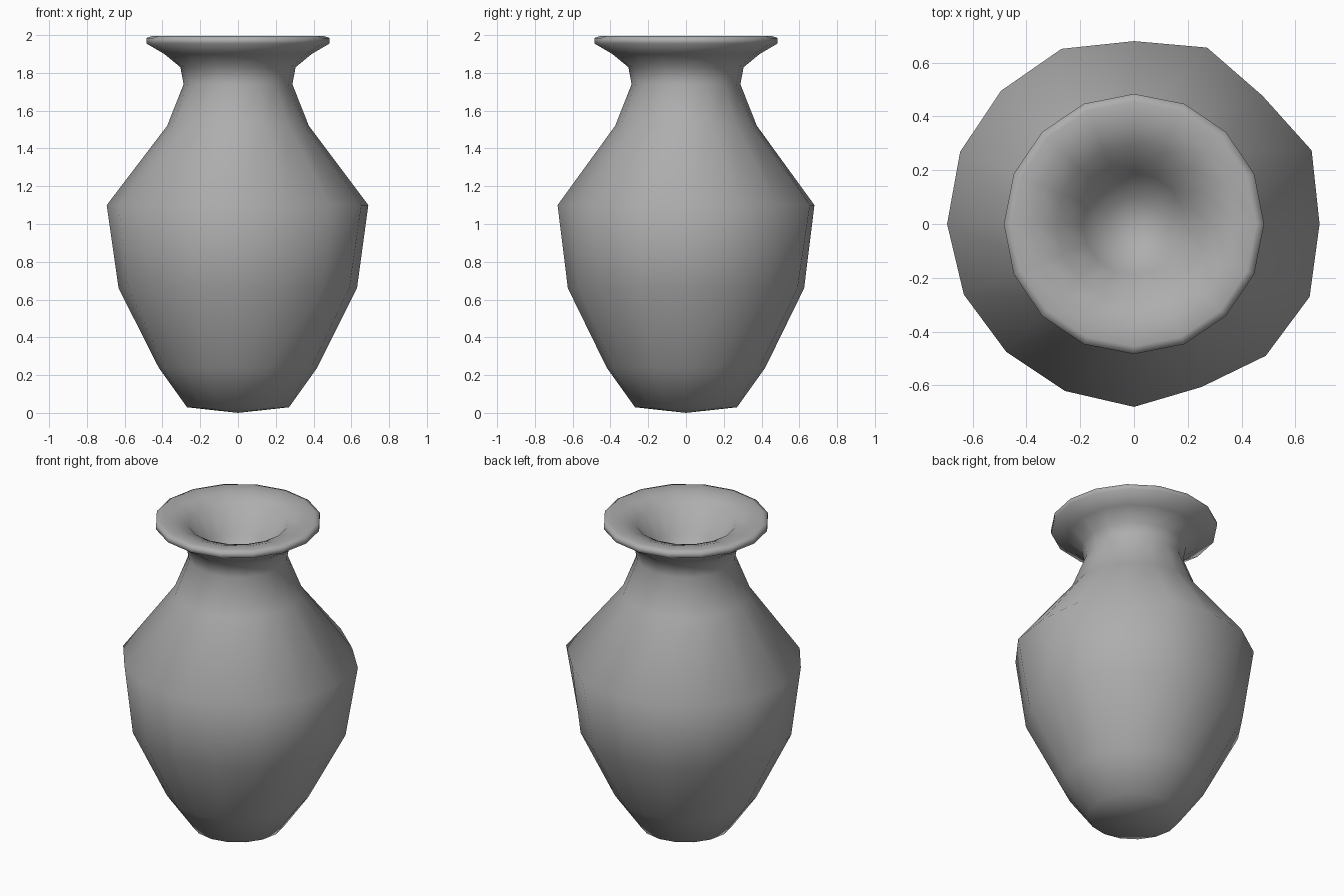
import bpy, bmesh, math

if "Cube" in bpy.data.objects:
    bpy.data.objects.remove(bpy.data.objects["Cube"])

SIDES = 16
# Outer wall, lip and inner bowl: (radius, height)
PROFILE = [
    (0.27, 0.03), (0.42, 0.24), (0.63, 0.66), (0.69, 1.10), (0.375, 1.52),
    (0.288, 1.74), (0.305, 1.83), (0.39, 1.90), (0.484, 1.955),
    (0.484, 1.985), (0.455, 1.995), (0.38, 1.985), (0.29, 1.955), (0.19, 1.80), (0.10, 1.70),
]
# Hand-made unevenness of the widest ring
BELLY = [0.69, 0.715, 0.675, 0.71, 0.68, 0.705, 0.70, 0.70,
         0.695, 0.685, 0.672, 0.672, 0.68, 0.656, 0.693, 0.707]

bm = bmesh.new()

# Rings of the turned body
rings = []
for r, z in PROFILE:
    ring = []
    for i in range(SIDES):
        a = 2 * math.pi * i / SIDES
        rad = r
        if z == 1.10:
            rad = BELLY[i]
        elif z == 0.66:
            rad = r * (1 + 0.5 * (BELLY[i] / 0.69 - 1))
        ring.append(bm.verts.new((rad * math.cos(a), rad * math.sin(a), z)))
    rings.append(ring)

for low, high in zip(rings, rings[1:]):
    for i in range(SIDES):
        j = (i + 1) % SIDES
        bm.faces.new((low[i], low[j], high[j], high[i]))

# Slightly pointed base and closed bowl floor
base = bm.verts.new((0, 0, 0.0))
floor = bm.verts.new((0, 0, 1.68))
for i in range(SIDES):
    j = (i + 1) % SIDES
    bm.faces.new((base, rings[0][j], rings[0][i]))
    bm.faces.new((floor, rings[-1][i], rings[-1][j]))

bmesh.ops.recalc_face_normals(bm, faces=bm.faces[:])
for f in bm.faces:
    f.smooth = True

mesh = bpy.data.meshes.new("vase")
bm.to_mesh(mesh)
bm.free()
vase = bpy.data.objects.new("vase", mesh)
bpy.context.collection.objects.link(vase)

# Dark grey clay
clay = bpy.data.materials.new("clay")
clay.diffuse_color = (0.42, 0.42, 0.42, 1)
clay.use_nodes = True
clay.node_tree.nodes["Principled BSDF"].inputs["Base Color"].default_value = clay.diffuse_color
mesh.materials.append(clay)
